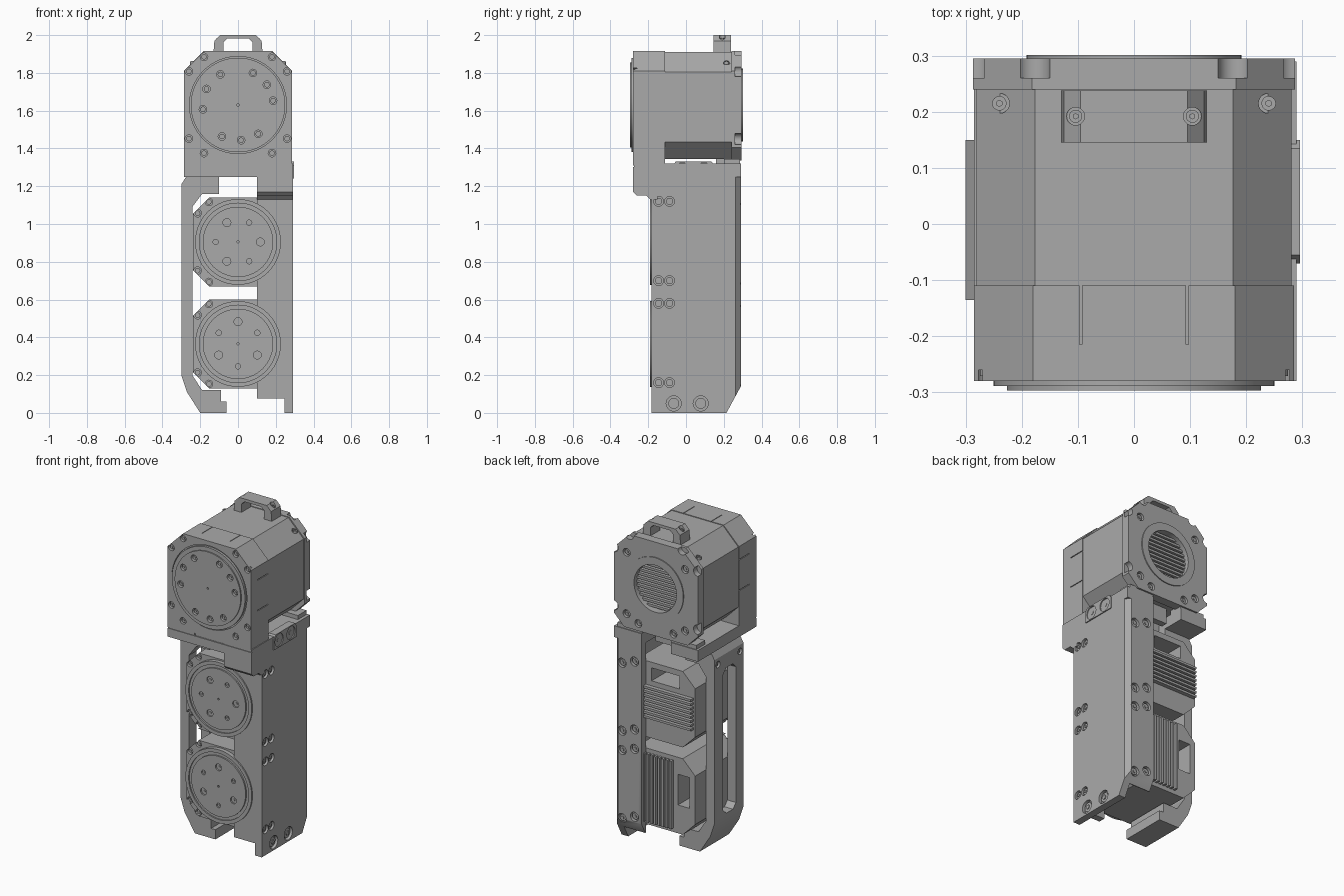
import bpy, bmesh, math
from mathutils import Matrix, Vector

if "Cube" in bpy.data.objects:
    bpy.data.objects.remove(bpy.data.objects["Cube"])

grey = bpy.data.materials.new("machined_grey")
grey.use_nodes = True
TONE = (0.40, 0.40, 0.40, 1)
grey.diffuse_color = TONE
grey.node_tree.nodes["Principled BSDF"].inputs["Base Color"].default_value = TONE


# ---- geometry helpers: each adds one solid to a bmesh ----
def box(bm, x, y, z):
    m = Matrix.Translation([(a[0] + a[1]) / 2 for a in (x, y, z)])
    m = m @ Matrix.Diagonal([a[1] - a[0] for a in (x, y, z)] + [1])
    bmesh.ops.create_cube(bm, size=1, matrix=m)


def cyl(bm, centre, r, depth, axis="Y", seg=20):
    turn = {"X": Matrix.Rotation(math.pi / 2, 4, "Y"),
            "Y": Matrix.Rotation(math.pi / 2, 4, "X"), "Z": Matrix()}[axis]
    bmesh.ops.create_cone(bm, cap_ends=True, segments=seg, radius1=r, radius2=r,
                          depth=depth, matrix=Matrix.Translation(centre) @ turn)


def prism(bm, pts, lo, hi, axis="Y"):
    place = {"X": lambda a, b, t: (t, a, b), "Y": lambda a, b, t: (a, t, b),
             "Z": lambda a, b, t: (a, b, t)}[axis]
    base = bm.faces.new([bm.verts.new(place(a, b, lo)) for a, b in pts])
    out = bmesh.ops.extrude_face_region(bm, geom=[base])["geom"]
    move = Vector(place(0, 0, hi - lo))
    for v in out:
        if isinstance(v, bmesh.types.BMVert):
            v.co += move


def make(name, bm, cutter=None, bevel=0):
    def to_object(n, b):
        bmesh.ops.recalc_face_normals(b, faces=b.faces)
        mesh = bpy.data.meshes.new(n)
        b.to_mesh(mesh)
        b.free()
        o = bpy.data.objects.new(n, mesh)
        bpy.context.collection.objects.link(o)
        return o
    ob = to_object(name, bm)
    ob.data.materials.append(grey)
    bpy.ops.object.select_all(action="DESELECT")
    bpy.context.view_layer.objects.active = ob
    ob.select_set(True)
    if bevel:
        mod = ob.modifiers.new("edge", "BEVEL")
        mod.width, mod.segments, mod.limit_method = bevel, 2, "ANGLE"
        bpy.ops.object.modifier_apply(modifier="edge")
    if cutter:
        tool = to_object(name + "_cutter", cutter)
        tool.hide_render = True
        mod = ob.modifiers.new("cut", "BOOLEAN")
        mod.object, mod.operation, mod.solver = tool, "DIFFERENCE", "EXACT"
        mod.use_self = True
        bpy.ops.object.modifier_apply(modifier="cut")
        bpy.data.objects.remove(tool)
    bpy.ops.object.shade_smooth_by_angle(angle=math.radians(30))
    return ob


def octagon(x0, x1, z0, z1, top, low):
    return [(x0 + low, z0), (x1 - low, z0), (x1, z0 + low), (x1, z1 - top),
            (x1 - top, z1), (x0 + top, z1), (x0, z1 - top), (x0, z0 + low)]


def polar(cz, r, degrees):
    a = math.radians(degrees)
    return r * math.cos(a), cz + r * math.sin(a)


screws = bmesh.new()


def screw_hole(cut, pos, r, axis, face):
    """Round counterbore with a sunken socket head; face is +1 or -1 along the axis."""
    i = "XYZ".index(axis)
    cyl(cut, pos, r, 0.04, axis)
    head = list(pos)
    head[i] -= face * 0.016
    cyl(screws, head, r * 0.72, 0.014, axis, 16)
    head[i] += face * 0.009
    cyl(screws, head, r * 0.35, 0.006, axis, 6)


HEAD_Z = 1.63
corners = [(sx * a, HEAD_Z + sz * b) for sx in (-1, 1) for sz in (-1, 1)
           for a, b in ((0.18, 0.255), (0.26, 0.178))]

# ---- head: square front block ----
bm, cut = bmesh.new(), bmesh.new()
prism(bm, [(-0.285, 1.32), (0.285, 1.32), (0.285, 1.81), (0.18, 1.915),
           (-0.18, 1.915), (-0.285, 1.81)], -0.28, -0.11)
for x, z in corners:
    screw_hole(cut, (x, -0.28, z), 0.02, "Y", -1)
cyl(cut, (0, -0.28, HEAD_Z), 0.257, 0.02, seg=64)
for s in (-1, 1):
    side = (0.28, 0.30) if s > 0 else (-0.30, -0.28)
    box(cut, side, (-0.215, -0.05), (1.535, 1.54))
    box(cut, side, (-0.215, -0.05), (1.725, 1.73))
    edge = sorted((s * 0.093, s * 0.097))
    box(cut, edge, (-0.215, -0.05), (1.91, 1.93))
make("head_front_block", bm, cut)

# ---- head: rear housing with undercut lower corners ----
bm, cut = bmesh.new(), bmesh.new()
prism(bm, octagon(-0.281, 0.281, 1.345, 1.911, 0.105, 0.09), -0.11, 0.24)
for s in (-1, 1):
    screw_hole(cut, (s * 0.24, 0.215, 1.868), 0.018, "Z", 1)
make("head_rear_housing", bm, cut)

# ---- head: back plate with edge notches and round vent ----
bm, cut = bmesh.new(), bmesh.new()
prism(bm, octagon(-0.287, 0.287, 1.335, 1.915, 0.105, 0.07), 0.24, 0.295)
for s in (-1, 1):
    for x, z in ((0.18, 1.915), (0.288, 1.81), (0.288, 1.45)):
        cyl(cut, (s * x, 0.29, z), 0.03, 0.06)
    for x, z in ((0.2, 1.80), (0.2, 1.42), (0.12, 1.38)):
        screw_hole(cut, (s * x, 0.295, z), 0.024, "Y", 1)
cyl(cut, (0, 0.29, HEAD_Z), 0.145, 0.07, seg=48)
make("head_back_plate", bm, cut)

bm, cut = bmesh.new(), bmesh.new()
cyl(bm, (0, 0.29, HEAD_Z), 0.192, 0.022, seg=48)
cyl(cut, (0, 0.29, HEAD_Z), 0.145, 0.1, seg=48)
make("vent_ring", bm, cut)

bm = bmesh.new()
for i in range(-5, 6):
    h = i * 0.025
    half = math.sqrt(0.146 ** 2 - h * h)
    box(bm, (-half, half), (0.24, 0.275), (HEAD_Z + h - 0.007, HEAD_Z + h + 0.007))
make("vent_slats", bm)

# ---- head: output disc ----
bm, cut = bmesh.new(), bmesh.new()
cyl(bm, (0, -0.282, HEAD_Z), 0.25, 0.014, seg=64)
cyl(bm, (0, -0.285, HEAD_Z), 0.226, 0.023, seg=64)
for a in (7, 35, 65, 120, 153, 187, 243, 275, 305):
    x, z = polar(HEAD_Z, 0.187, a)
    screw_hole(cut, (x, -0.296, z), 0.02, "Y", -1)
cyl(cut, (0, -0.296, HEAD_Z), 0.006, 0.03, seg=12)
make("head_output_disc", bm, cut)

# ---- carry handle ----
bm, cut = bmesh.new(), bmesh.new()
prism(bm, [(-0.13, 1.905), (0.13, 1.905), (0.125, 1.97), (0.095, 2.0),
           (-0.095, 2.0), (-0.125, 1.97)], 0.145, 0.238)
prism(cut, octagon(-0.078, 0.078, 1.89, 1.982, 0.02, 0.01), 0.1, 0.3)
for s in (-1, 1):
    screw_hole(cut, (s * 0.104, 0.192, 1.99), 0.016, "Z", 1)
make("carry_handle", bm, cut)

# ---- bracket between head and column ----
bm, cut = bmesh.new(), bmesh.new()
box(bm, (-0.285, 0.29), (-0.28, 0.29), (1.25, 1.32))
box(cut, (-0.1, 0.1), (0.1, 0.4), (1.2, 1.4))
box(cut, (-0.1, 0.1), (-0.3, -0.274), (1.305, 1.4))
box(cut, (-0.4, 0.4), (-0.3, -0.276), (1.303, 1.309))
make("head_bracket", bm, cut)

bm = bmesh.new()
for s in (-1, 1):
    box(bm, tuple(sorted((s * 0.1, s * 0.27))), (0.2, 0.285), (1.31, 1.345))
box(bm, (-0.07, 0.07), (0.16, 0.2), (1.25, 1.35))
make("bracket_posts", bm)

bm, cut = bmesh.new(), bmesh.new()
prism(bm, [(-0.07, 1.24), (0.15, 1.24), (0.15, 1.31), (0.135, 1.33),
           (-0.055, 1.33), (-0.07, 1.31)], 0.25, 0.296, "X")
for y in (-0.02, 0.095):
    screw_hole(cut, (y and 0.296, y, 1.285), 0.04, "X", 1)
make("bracket_side_tab", bm, cut)

bm = bmesh.new()
prism(bm, [(-0.28, 1.25), (-0.28, 1.17), (-0.26, 1.15), (-0.21, 1.15), (-0.19, 1.13),
           (-0.15, 1.13), (-0.15, 1.25)], 0.1, 0.29, "X")
make("front_shoulder", bm)

# ---- column: C-shaped side channel ----
bm, cut = bmesh.new(), bmesh.new()
prism(bm, [(0.1, -0.182), (0.29, -0.182), (0.29, 0.262), (0.262, 0.29), (0.1, 0.29),
           (0.1, 0.25), (0.245, 0.25), (0.245, -0.14), (0.1, -0.14)], 0, 1.25, "Z")
box(cut, (0, 0.245), (-0.3, 0.4), (-0.1, 0.075))
prism(cut, [(0.209, -0.01), (0.4, -0.01), (0.4, 0.14), (0.29, 0.14)], 0, 0.4, "X")
for z in (1.12, 0.7, 0.58, 0.16):
    for y in (-0.145, -0.087):
        screw_hole(cut, (0.29, y, z), 0.026, "X", 1)
    for x, dz in ((0.235, -0.015), (0.15, 0.015)):
        screw_hole(cut, (x, 0.29, z + dz), 0.028, "Y", 1)
for y in (-0.065, 0.078):
    screw_hole(cut, (0.29, y, 0.05), 0.04, "X", 1)
make("side_channel", bm, cut)

# ---- column: slotted narrow side frame with foot ----
bm, cut = bmesh.new(), bmesh.new()
prism(bm, [(-0.3, 0.2), (-0.27, 0.11), (-0.2, 0.0), (-0.06, 0.0), (-0.06, 0.06), (-0.09, 0.06),
           (-0.09, 0.12), (-0.19, 0.12), (-0.242, 0.2), (-0.242, 1.09), (-0.19, 1.16),
           (-0.1, 1.16), (-0.1, 1.25), (-0.275, 1.25), (-0.3, 1.21)], -0.135, 0.15)
prism(cut, octagon(-0.06, 0.065, 0.22, 1.12, 0.03, 0.03), -0.4, -0.2, "X")
for y in (-0.1, 0.115):
    screw_hole(cut, (-0.3, y, 1.17), 0.02, "X", -1)
make("slotted_frame", bm, cut)


# ---- two stacked drive motors; the lower one has its back turned a quarter ----
def motor(name, cz, quarter):
    bm, cut = bmesh.new(), bmesh.new()
    prism(bm, octagon(-0.238, 0.238, cz - 0.235, cz + 0.235, 0.085, 0.085), -0.165, 0.25)
    for sz in (-1, 1):
        for x, z in ((-0.214, 0.152), (-0.154, 0.212)):
            screw_hole(cut, (x, -0.165, cz + sz * z), 0.02, "Y", -1)
    # connector pocket and corner relief
    pocket = ((-0.13, 0.06), (0.12, 0.20)) if not quarter else ((-0.20, -0.12), (-0.06, 0.13))
    box(cut, pocket[0], (0.1, 0.4), (cz + pocket[1][0], cz + pocket[1][1]))
    make(name + "_body", bm, cut)

    # cooling fins on the back
    bm = bmesh.new()
    for i in range(8):
        o = -0.10 + i * 0.026
        if quarter:
            box(bm, (-o - 0.007, -o + 0.007), (0.24, 0.275), (cz - 0.21, cz + 0.21))
        else:
            box(bm, (-0.225, 0.22), (0.24, 0.275), (cz + o - 0.007, cz + o + 0.007))
    make(name + "_fins", bm)

    # raised ring and output disc
    bm, cut = bmesh.new(), bmesh.new()
    cyl(bm, (0, -0.174, cz), 0.227, 0.032, seg=56)
    cyl(cut, (0, -0.19, cz), 0.205, 0.016, seg=56)
    make(name + "_ring", bm, cut)
    bm, cut = bmesh.new(), bmesh.new()
    cyl(bm, (0, -0.176, cz), 0.186, 0.03, seg=56)
    for k in range(6):
        x, z = polar(cz, 0.118, 60 * k + (30 if quarter else 0))
        screw_hole(cut, (x, -0.191, z), 0.014 + 0.007 * ((k + quarter) % 2 == 0), "Y", -1)
    cyl(cut, (0, -0.191, cz), 0.006, 0.03, seg=12)
    make(name + "_output_disc", bm, cut)


motor("upper_motor", 0.905, 0)
motor("lower_motor", 0.365, 1)

make("screw_heads", screws)
